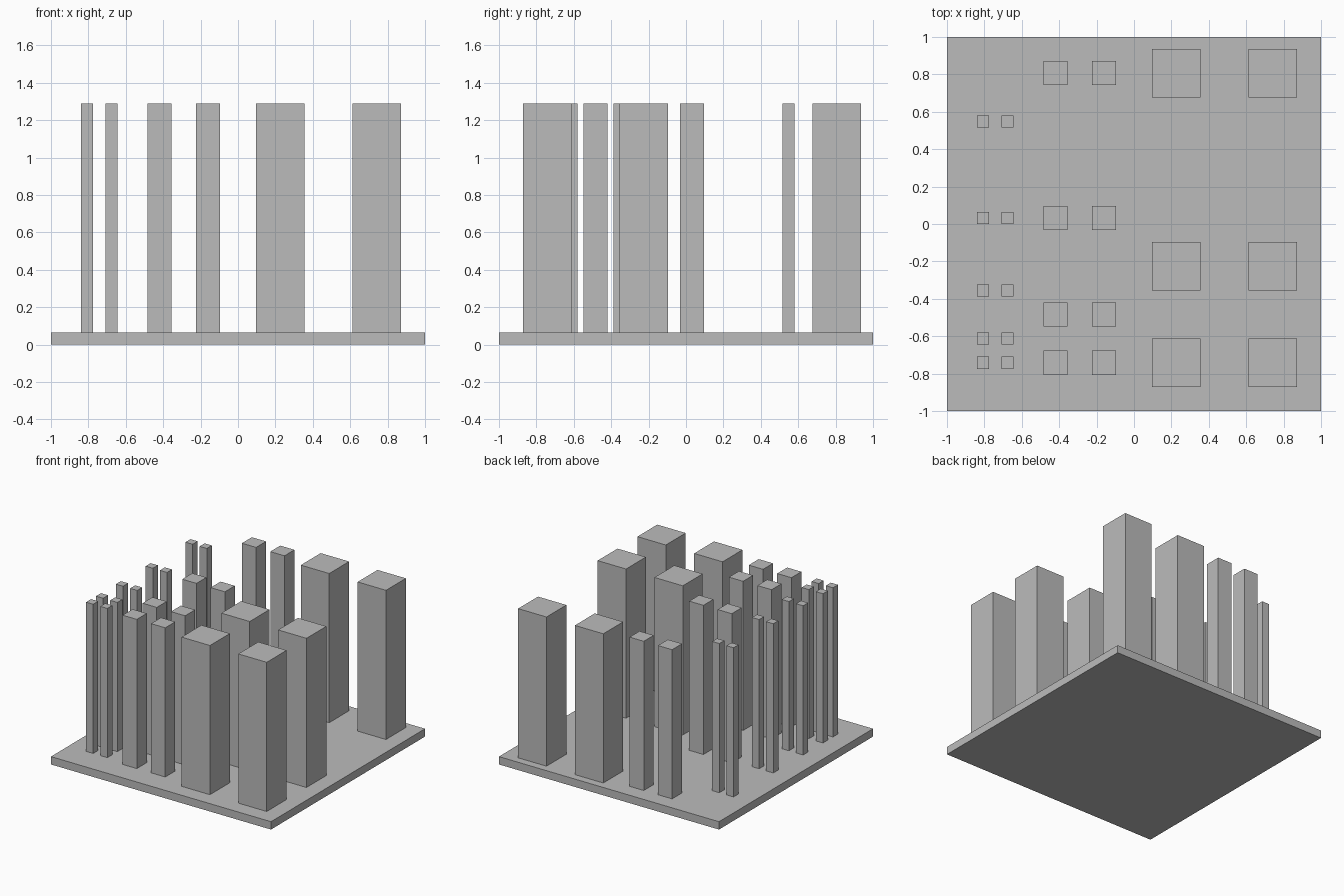
import bpy
import bmesh
from mathutils import Matrix, Vector

cube = bpy.data.objects.get("Cube")
if cube:
    bpy.data.objects.remove(cube, do_unlink=True)

# The plate is a 31 x 31 module grid, one module thick
U = 2 / 31
PILLAR_HEIGHT = 19

grey = bpy.data.materials.new("plain_grey")
grey.use_nodes = True
grey.diffuse_color = (0.5, 0.5, 0.5, 1)
grey.node_tree.nodes["Principled BSDF"].inputs["Base Color"].default_value = grey.diffuse_color


def block(name, x, y, z, width, height):
    """Square block centred on (x, y) with its underside at z, in modules."""
    bm = bmesh.new()
    bmesh.ops.create_cube(bm, size=1, matrix=Matrix.Diagonal((width * U, width * U, height * U, 1)))
    mesh = bpy.data.meshes.new(name)
    bm.to_mesh(mesh)
    bm.free()
    mesh.materials.append(grey)
    obj = bpy.data.objects.new(name, mesh)
    obj.location = Vector((x, y, z + height / 2)) * U
    bpy.context.collection.objects.link(obj)


# Base plate
block("base_plate", 0, 0, 0, 31, 1)

# Pairs of pillars: width, column centres, row centres
GROUPS = {
    "thin_pillar": (1, (-12.5, -10.5), (8.5, 0.5, -5.5, -9.5, -11.5)),
    "medium_pillar": (2, (-6.5, -2.5), (12.5, 0.5, -7.5, -11.5)),
    "thick_pillar": (4, (3.5, 11.5), (12.5, -3.5, -11.5)),
}
for name, (width, columns, rows) in GROUPS.items():
    for row, y in enumerate(rows, 1):
        for side, x in zip(("right", "left"), columns):
            block(f"{name}_{side}_{row}", x, y, 1, width, PILLAR_HEIGHT)
